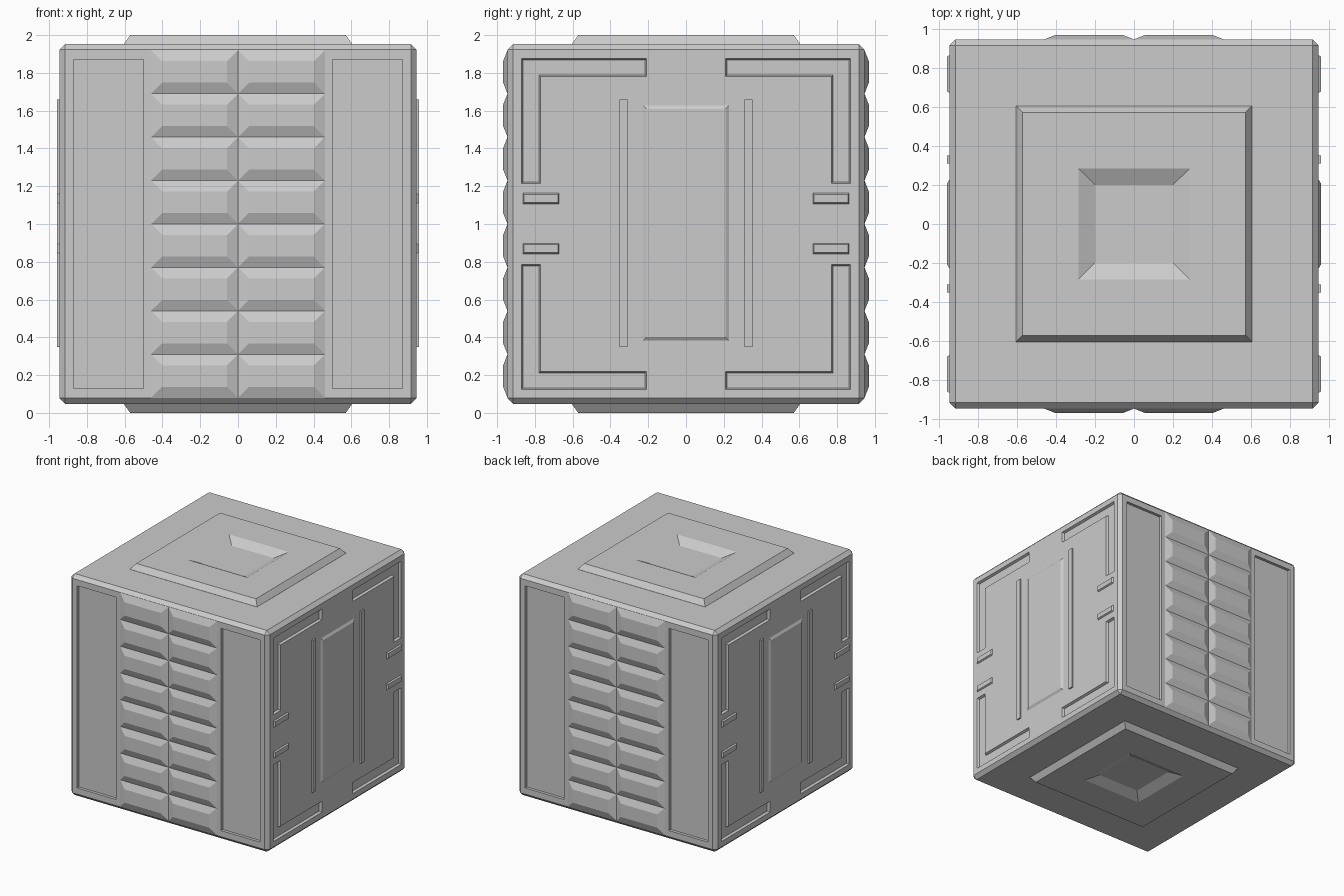
import bpy, bmesh, math
from mathutils import Matrix, Vector

if "Cube" in bpy.data.objects:
    bpy.data.objects.remove(bpy.data.objects["Cube"])

H = 0.945          # half width of the body
MID = 1.0          # mid height


def loft(bm, rings, angle=0.0):
    """Closed solid through rings of (outline, distance) on a wall turned by angle about z."""
    rot = Matrix.Rotation(angle, 3, 'Z')
    loops = [[bm.verts.new(rot @ Vector((u, -d, v + MID))) for u, v in pts] for pts, d in rings]
    for a, b in zip(loops, loops[1:]):
        n = len(a)
        for i in range(n):
            bm.faces.new((a[i], a[(i + 1) % n], b[(i + 1) % n], b[i]))
    bm.faces.new(loops[0])
    bm.faces.new(loops[-1])


def rect(u0, u1, v0, v1, inset=0.0):
    return [(u0 + inset, v0 + inset), (u1 - inset, v0 + inset),
            (u1 - inset, v1 - inset), (u0 + inset, v1 - inset)]


def finish(bm, name):
    bmesh.ops.recalc_face_normals(bm, faces=bm.faces)
    me = bpy.data.meshes.new(name)
    bm.to_mesh(me)
    bm.free()
    ob = bpy.data.objects.new(name, me)
    bpy.context.collection.objects.link(ob)
    return ob


def bracket(su, sv, inset=0.0):
    """L-shaped corner outline, mirrored by the signs."""
    i = inset
    pts = [(0.87 - i, 0.875 - i), (0.21 + i, 0.875 - i), (0.21 + i, 0.78 + i),
           (0.77 + i, 0.78 + i), (0.77 + i, 0.215 + i), (0.87 - i, 0.215 + i)]
    return [(u * su, v * sv) for u, v in pts]


FRONT_BACK = (0.0, math.pi)
SIDES = (math.pi / 2, -math.pi / 2)

# Chamfered body
bm = bmesh.new()
bmesh.ops.create_cube(bm, size=1.0)
bmesh.ops.scale(bm, vec=(2 * H, 2 * H, 1.905), verts=bm.verts)
bmesh.ops.translate(bm, vec=(0, 0, MID), verts=bm.verts)
bmesh.ops.bevel(bm, geom=bm.edges[:], offset=0.03, segments=1, affect='EDGES', profile=0.5)
body = finish(bm, "crate_body")

# Recess cutter: long panels front and back, corner brackets on the sides
bm = bmesh.new()
for ang in FRONT_BACK:
    for u0, u1 in ((-0.87, -0.5), (0.5, 0.87)):
        r = rect(u0, u1, -0.87, 0.87)
        loft(bm, [(r, 0.98), (r, H - 0.025)], ang)
for ang in SIDES:
    for su in (-1, 1):
        for sv in (-1, 1):
            outer = bracket(su, sv)
            loft(bm, [(outer, 0.98), (outer, H), (bracket(su, sv, 0.008), H - 0.02)], ang)
cutter = finish(bm, "recess_cutter")
cutter.hide_render = True
cutter.hide_viewport = True
mod = body.modifiers.new("recesses", 'BOOLEAN')
mod.operation = 'DIFFERENCE'
mod.solver = 'EXACT'
mod.object = cutter

# Ribbed louvres: two columns of eight on front and back
bm = bmesh.new()
for ang in FRONT_BACK:
    for u0 in (-0.46, 0.0):
        for k in range(8):
            v0 = -0.92 + 0.23 * k
            box = (u0, u0 + 0.46, v0, v0 + 0.23)
            loft(bm, [(rect(*box), H - 0.01), (rect(*box), H), (rect(*box, 0.058), H + 0.023)], ang)
finish(bm, "louvre_ribs")

# Raised side details: centre panel, thin strips and small tabs
bm = bmesh.new()
for ang in SIDES:
    box = (-0.23, 0.23, -0.62, 0.63)
    loft(bm, [(rect(*box), H - 0.002), (rect(*box, 0.022), H + 0.012)], ang)
finish(bm, "side_panels")

bm = bmesh.new()
for ang in SIDES:
    for u in (-0.33, 0.33):
        r = rect(u - 0.021, u + 0.021, -0.65, 0.66)
        loft(bm, [(r, H - 0.01), (r, H + 0.013)], ang)
finish(bm, "side_strips")

bm = bmesh.new()
for ang in SIDES:
    for u0, u1 in ((-0.865, -0.67), (0.67, 0.865)):
        for v in (-0.13, 0.135):
            box = (u0, u1, v - 0.029, v + 0.029)
            loft(bm, [(rect(*box), H - 0.002), (rect(*box, 0.008), H + 0.012)], ang)
finish(bm, "side_tabs")

# Top and bottom plates, each with a sloped square pit
for name, s in (("top_plate", 1), ("bottom_plate", -1)):
    bm = bmesh.new()
    rings = ((0.605, 0.945), (0.605, 0.953), (0.57, 1.0), (0.285, 1.0), (0.2, 0.957))
    loft(bm, [(rect(-h, h, -h, h), d) for h, d in rings])
    turn = Matrix.Translation((0, 0, MID)) @ Matrix.Rotation(-s * math.pi / 2, 4, 'X') @ Matrix.Translation((0, 0, -MID))
    bm.transform(turn)
    finish(bm, name)
